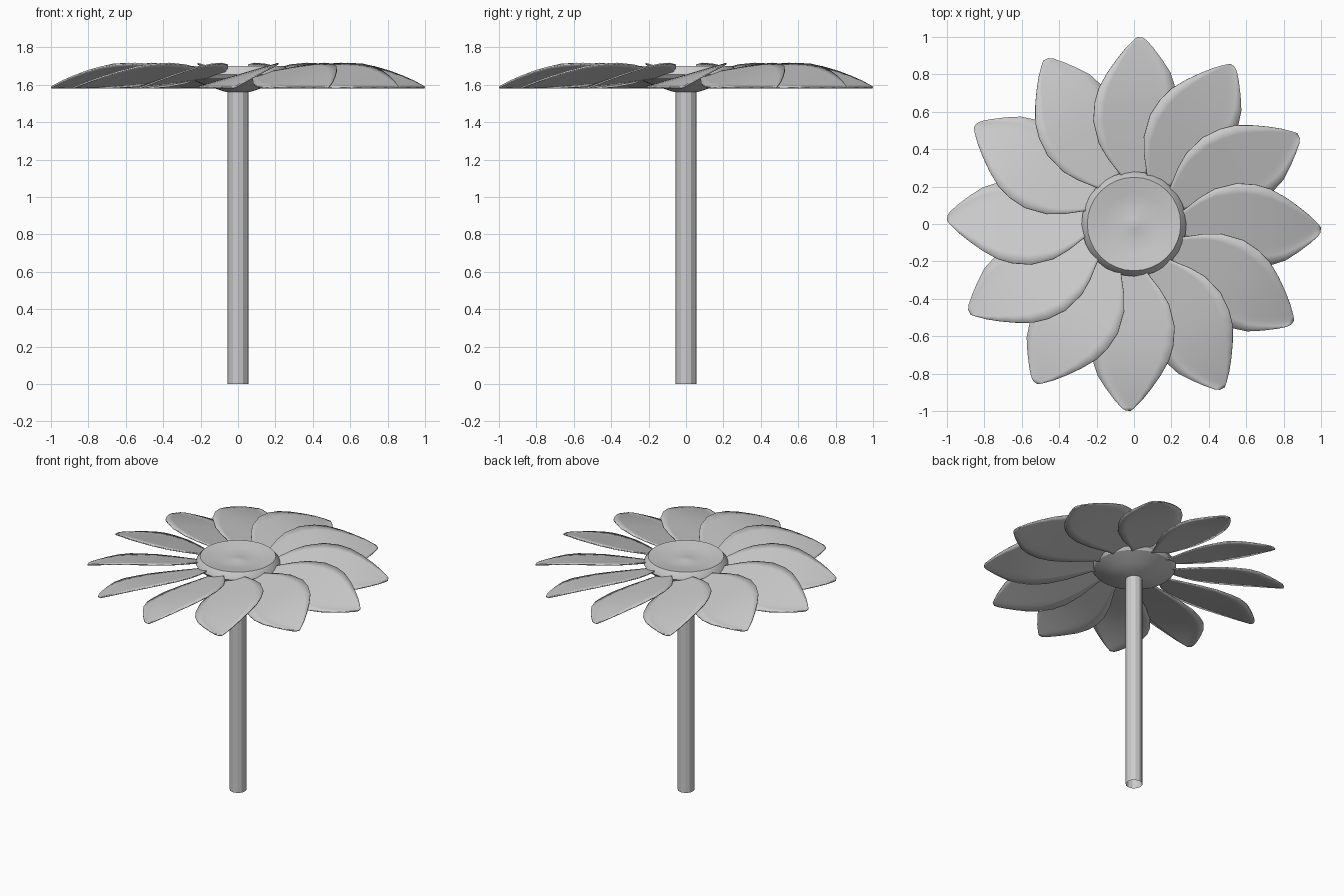
import bpy, bmesh, math
from mathutils import Matrix

if "Cube" in bpy.data.objects:
    bpy.data.objects.remove(bpy.data.objects["Cube"])


def finish(bm, name, angle=40):
    bmesh.ops.recalc_face_normals(bm, faces=bm.faces)
    me = bpy.data.meshes.new(name)
    bm.to_mesh(me)
    bm.free()
    ob = bpy.data.objects.new(name, me)
    bpy.context.collection.objects.link(ob)
    bpy.ops.object.select_all(action='DESELECT')
    ob.select_set(True)
    bpy.context.view_layer.objects.active = ob
    bpy.ops.object.shade_smooth_by_angle(angle=math.radians(angle))
    return ob


def lathe(name, profile, sides):
    bm = bmesh.new()
    vs = [bm.verts.new((r, 0, z)) for r, z in profile]
    es = [bm.edges.new(p) for p in zip(vs, vs[1:])]
    bmesh.ops.spin(bm, geom=vs + es, axis=(0, 0, 1), cent=(0, 0, 0),
                   angle=math.tau, steps=sides)
    bmesh.ops.remove_doubles(bm, verts=bm.verts, dist=1e-4)
    return finish(bm, name, 25)


# Stem, open at the bottom
lathe("stem", [(0.056, 0), (0.056, 1.57)], 12)

# Flower centre: conical underside, bevelled rim, shallow dish with a small bump
lathe("flower_centre", [(0, 1.56), (0.06, 1.56), (0.17, 1.595), (0.265, 1.635),
                        (0.28, 1.655), (0.275, 1.67), (0.25, 1.70), (0.235, 1.698),
                        (0.16, 1.683), (0.07, 1.675), (0.03, 1.683), (0, 1.685)], 32)

# Petal sections: radius, clockwise edge, counter-clockwise edge
SECTIONS = [(0.22, -0.05, 0.04), (0.28, -0.07, 0.085), (0.35, -0.11, 0.14),
            (0.43, -0.155, 0.187), (0.55, -0.205, 0.217), (0.65, -0.222, 0.21),
            (0.73, -0.22, 0.187), (0.81, -0.195, 0.142), (0.88, -0.15, 0.093),
            (0.94, -0.105, 0.045), (0.98, -0.07, 0.005), (0.998, -0.045, -0.015)]
COLS = 8


def petal_height(r, t):
    # twisted blade that droops towards its tip
    droop = 0.06 * (max(0, r - 0.55) / 0.45) ** 2
    return max(1.585, 1.593 + 0.29 * (t + 0.2) - droop)


# Twelve overlapping petals
for i in range(12):
    bm = bmesh.new()
    rows = []
    for r, lo, hi in SECTIONS:
        row = []
        for c in range(COLS + 1):
            t = lo + (hi - lo) * c / COLS
            row.append(bm.verts.new((r, t, petal_height(r, t))))
        rows.append(row)
    for a, b in zip(rows, rows[1:]):
        for c in range(COLS):
            bm.faces.new((a[c], b[c], b[c + 1], a[c + 1]))
    bmesh.ops.transform(bm, verts=bm.verts,
                        matrix=Matrix.Rotation(i * math.tau / 12, 4, 'Z'))
    for f in bm.faces:
        f.normal_update()
    petal = finish(bm, "petal_%02d" % (i + 1))
    mod = petal.modifiers.new("thickness", 'SOLIDIFY')
    mod.thickness = 0.008
    mod.offset = 0
